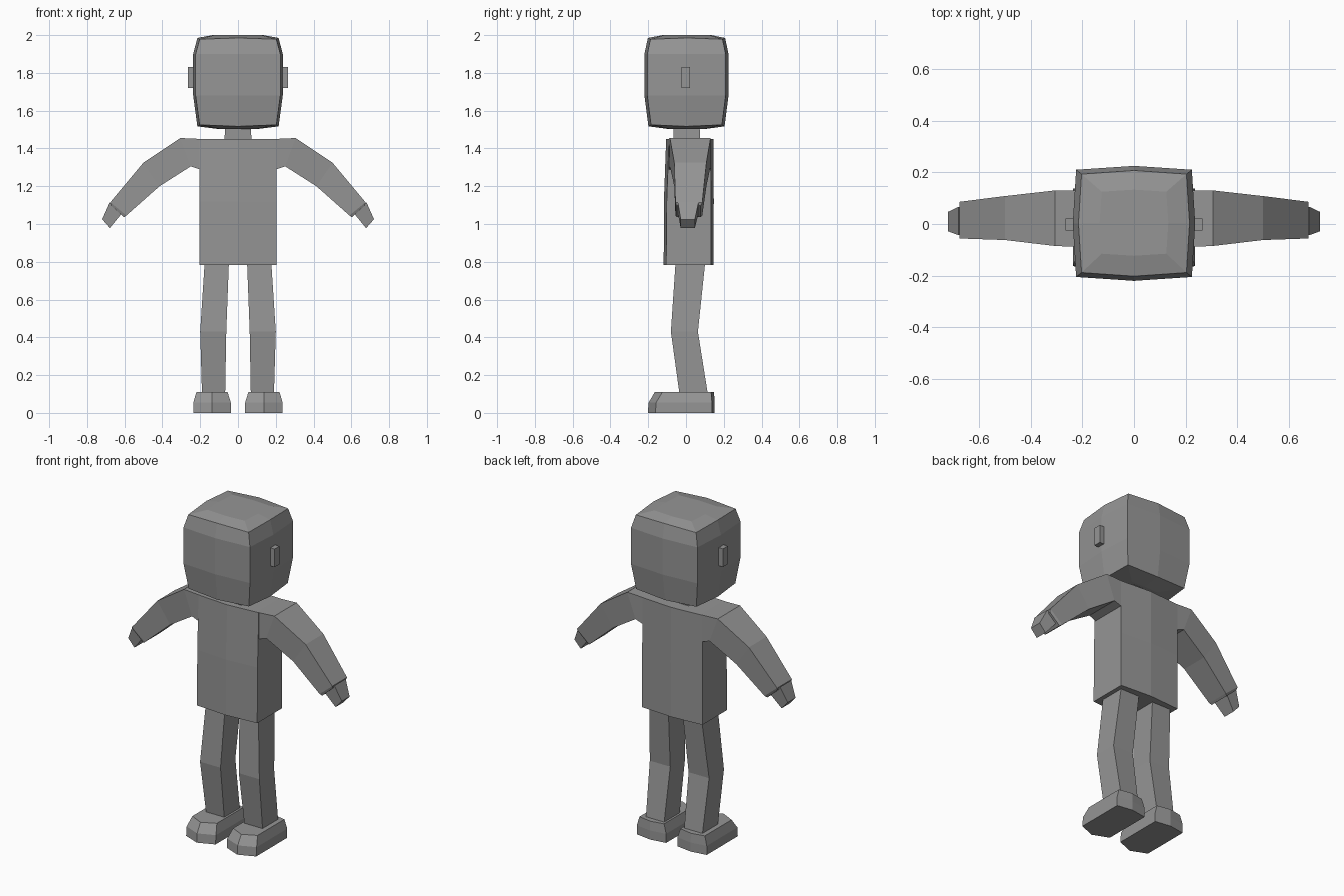
import bpy, bmesh

if "Cube" in bpy.data.objects:
    bpy.data.objects.remove(bpy.data.objects["Cube"])

grey = bpy.data.materials.new("plain_grey")
grey.diffuse_color = (0.30, 0.30, 0.30, 1)
grey.use_nodes = True
grey.node_tree.nodes["Principled BSDF"].inputs["Base Color"].default_value = grey.diffuse_color


def loft(name, rings, mirrored=False):
    """Skin a list of equal-length point rings and cap both ends."""
    me = bpy.data.meshes.new(name)
    bm = bmesh.new()
    loops = [[bm.verts.new(p) for p in r] for r in rings]
    n = len(loops[0])
    for a, b in zip(loops, loops[1:]):
        for i in range(n):
            j = (i + 1) % n
            bm.faces.new((a[i], a[j], b[j], b[i]))
    bm.faces.new(loops[0][::-1])
    bm.faces.new(loops[-1])
    if mirrored:
        geom = bm.verts[:] + bm.edges[:] + bm.faces[:]
        dup = bmesh.ops.duplicate(bm, geom=geom)["geom"]
        for v in dup:
            if isinstance(v, bmesh.types.BMVert):
                v.co.x = -v.co.x
    bmesh.ops.recalc_face_normals(bm, faces=bm.faces[:])
    bm.to_mesh(me)
    bm.free()
    me.materials.append(grey)
    ob = bpy.data.objects.new(name, me)
    bpy.context.collection.objects.link(ob)
    return ob


def rect(z, x0, x1, y0, y1):
    return [(x0, y0, z), (x1, y0, z), (x1, y1, z), (x0, y1, z)]


def bulged(z, x, y0, y1, bx, by, dz=0):
    """Eight-point ring whose side midpoints are pushed outwards."""
    m = (y0 + y1) / 2
    return [(-x, y0, z), (0, y0 - by, z + dz), (x, y0, z), (x + bx, m, z + dz),
            (x, y1, z), (0, y1 + by, z + dz), (-x, y1, z), (-x - bx, m, z + dz)]


def slanted(top, bottom, y0, y1):
    """Four-point arm section through a top and a bottom (x, z) point."""
    return [(top[0], y0, top[1]), (top[0], y1, top[1]),
            (bottom[0], y1, bottom[1]), (bottom[0], y0, bottom[1])]


# Head: softly bulging block with bevelled crown
loft("head", [
    bulged(1.502, .09, -.08, .09, .005, .005),
    bulged(1.525, .203, -.185, .19, .012, .014, -.008),
    bulged(1.68, .224, -.205, .21, .013, .015),
    bulged(1.90, .224, -.205, .21, .013, .015),
    bulged(1.978, .203, -.188, .193, .012, .014, .007),
    bulged(2.0, .125, -.115, .125, .008, .008)])

# Ears
loft("ears", [[(x, -.025, 1.72), (x, .022, 1.72), (x, .022, 1.83), (x, -.025, 1.83)]
              for x in (.22, .265)], True)

# Neck
loft("neck", [rect(1.42, -.072, .072, -.065, .075),
              rect(1.53, -.068, .068, -.065, .072)])

# Torso: straight box with a slight fold down the front and back
loft("torso", [bulged(.782, .203, -.105, .132, 0, .013),
               bulged(1.12, .203, -.102, .132, 0, .015),
               bulged(1.45, .203, -.090, .130, 0, .015)])

# Arms: shoulder, elbow, wrist and recessed cuff
loft("arms", [
    slanted((.19, 1.45), (.19, 1.285), -.09, .13),
    slanted((.305, 1.455), (.25, 1.305), -.085, .13),
    slanted((.50, 1.325), (.415, 1.20), -.062, .108),
    slanted((.675, 1.115), (.59, 1.045), -.056, .086),
    slanted((.672, 1.098), (.603, 1.036), -.050, .078)], True)

# Hands
loft("hands", [
    slanted((.680, 1.115), (.615, 1.055), -.043, .066),
    slanted((.720, 1.025), (.678, .978), -.028, .047)], True)

# Legs: bent at the knee
loft("legs", [
    rect(.09, .068, .190, -.033, .117),
    rect(.43, .062, .200, -.080, .063),
    rect(.80, .048, .176, -.055, .102)], True)


# Shoes: pointed toe and narrowed upper edge
def sole(z, x0, x1, toe, heel):
    m = (x0 + x1) / 2
    return [(x0, toe + .04, z), (m, toe, z), (x1, toe + .04, z),
            (x1, heel - .015, z), (m, heel, z), (x0, heel - .015, z)]


loft("shoes", [
    sole(0, .038, .236, -.202, .152),
    sole(.055, .038, .236, -.198, .152),
    sole(.11, .055, .220, -.165, .148)], True)
